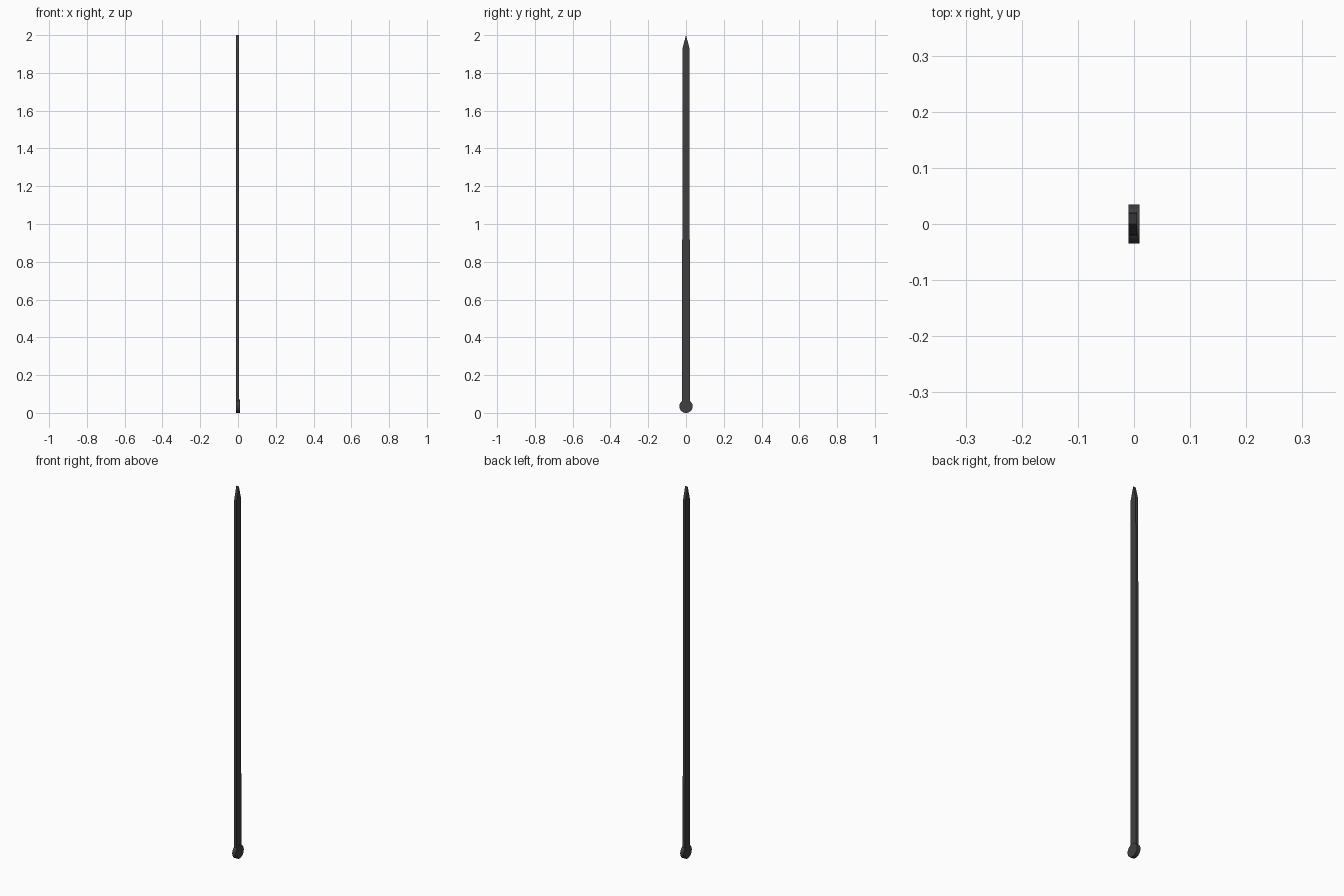
import bpy, bmesh, math

if "Cube" in bpy.data.objects:
    bpy.data.objects.remove(bpy.data.objects["Cube"])

mat = bpy.data.materials.new("dark_grey")
mat.diffuse_color = (0.05, 0.05, 0.053, 1)
mat.use_nodes = True
mat.node_tree.nodes["Principled BSDF"].inputs["Base Color"].default_value = mat.diffuse_color


def extrude_profile(name, profile, x0, x1):
    """Extrude a (y, z) outline along x from x0 to x1."""
    bm = bmesh.new()
    face = bm.faces.new([bm.verts.new((x0, y, z)) for y, z in profile])
    ext = bmesh.ops.extrude_face_region(bm, geom=[face])["geom"]
    for v in ext:
        if isinstance(v, bmesh.types.BMVert):
            v.co.x = x1
    bmesh.ops.recalc_face_normals(bm, faces=bm.faces)
    mesh = bpy.data.meshes.new(name)
    bm.to_mesh(mesh)
    bm.free()
    mesh.materials.append(mat)
    obj = bpy.data.objects.new(name, mesh)
    bpy.context.collection.objects.link(obj)
    return obj


# long, slightly tapered pointer with a sharp tip
extrude_profile("pointer_blade",
                [(-0.021, 0.06), (0.021, 0.06), (0.0185, 1.93), (0, 2.0), (-0.0185, 1.93)],
                -0.0099, 0.005)

# round pivot hub at the base
R, N = 0.035, 32
hub = extrude_profile("pivot_hub",
                      [(R * math.cos(2 * math.pi * i / N), R + R * math.sin(2 * math.pi * i / N))
                       for i in range(N)],
                      -0.01, 0.01)
bpy.context.view_layer.objects.active = hub
hub.select_set(True)
bpy.ops.object.shade_smooth_by_angle(angle=math.radians(30))
